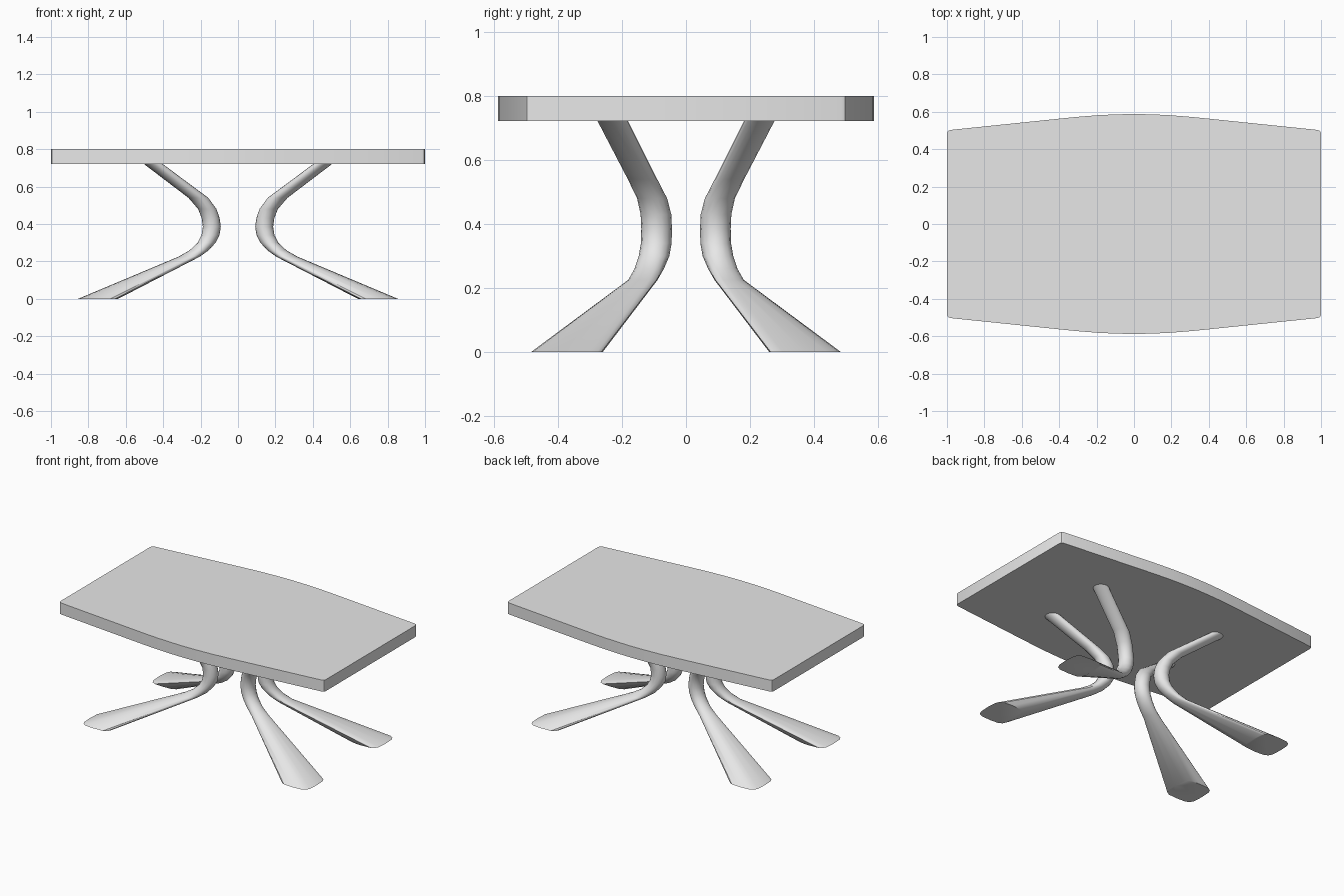
import bpy, bmesh, math

cube = bpy.data.objects.get("Cube")
if cube:
    bpy.data.objects.remove(cube, do_unlink=True)

# Single plain grey finish
grey = bpy.data.materials.new("plain_grey")
grey.use_nodes = True
grey.diffuse_color = (0.8, 0.8, 0.8, 1)
grey.node_tree.nodes["Principled BSDF"].inputs["Base Color"].default_value = (0.8, 0.8, 0.8, 1)


def loft(name, rings, angle):
    """Skin a stack of equal-sized point rings and cap both ends."""
    bm = bmesh.new()
    rows = [[bm.verts.new(p) for p in ring] for ring in rings]
    for low, high in zip(rows, rows[1:]):
        for i in range(len(low)):
            j = (i + 1) % len(low)
            bm.faces.new((low[i], low[j], high[j], high[i]))
    bm.faces.new(rows[0][::-1])
    bm.faces.new(rows[-1])
    bmesh.ops.recalc_face_normals(bm, faces=bm.faces)
    mesh = bpy.data.meshes.new(name)
    bm.to_mesh(mesh)
    bm.free()
    mesh.materials.append(grey)
    obj = bpy.data.objects.new(name, mesh)
    bpy.context.collection.objects.link(obj)
    bpy.ops.object.select_all(action='DESELECT')
    obj.select_set(True)
    bpy.context.view_layer.objects.active = obj
    bpy.ops.object.shade_smooth_by_angle(angle=math.radians(angle))
    return obj


# Table top: bowed long sides, straight ends, small rounded corners
quarter = [(1, 0.485), (0.995, 0.497), (0.98, 0.503), (0.4, 0.563),
           (0.3, 0.573), (0.2, 0.581), (0.1, 0.586), (0, 0.588)]
half = quarter + [(-x, y) for x, y in quarter[-2::-1]]
outline = half + [(-x, -y) for x, y in half]
loft("table_top", [[(x, y, z) for x, y in outline] for z in (0.722, 0.8)], 30)

# Leg sections: height, centre x, centre y, half width x, half width y, squareness
sections = [
    (0, 0.748, 0.372, 0.107, 0.112, 0.5),
    (0.225, 0.262, 0.135, 0.057, 0.046, 0.9),
    (0.26, 0.207, 0.115, 0.051, 0.046, 1),
    (0.3, 0.168, 0.1, 0.048, 0.048, 1),
    (0.34, 0.147, 0.093, 0.048, 0.048, 1),
    (0.385, 0.14, 0.092, 0.048, 0.048, 1),
    (0.43, 0.146, 0.094, 0.048, 0.048, 1),
    (0.48, 0.164, 0.106, 0.049, 0.047, 1),
    (0.54, 0.212, 0.136, 0.053, 0.046, 1),
    (0.73, 0.465, 0.233, 0.05, 0.048, 1),
]


def section_ring(z, cx, cy, a, b, power, sides=16):
    ring = []
    for i in range(sides):
        t = math.tau * i / sides
        c, s = math.cos(t), math.sin(t)
        ring.append((cx + a * math.copysign(abs(c) ** power, c),
                     cy + b * math.copysign(abs(s) ** power, s), z))
    return ring


# Four curved legs, mirrored from one
legs = loft("curved_legs", [section_ring(*s) for s in sections], 40)
mirror = legs.modifiers.new("four_legs", 'MIRROR')
mirror.use_axis = (True, True, False)
mirror.use_mirror_merge = False
